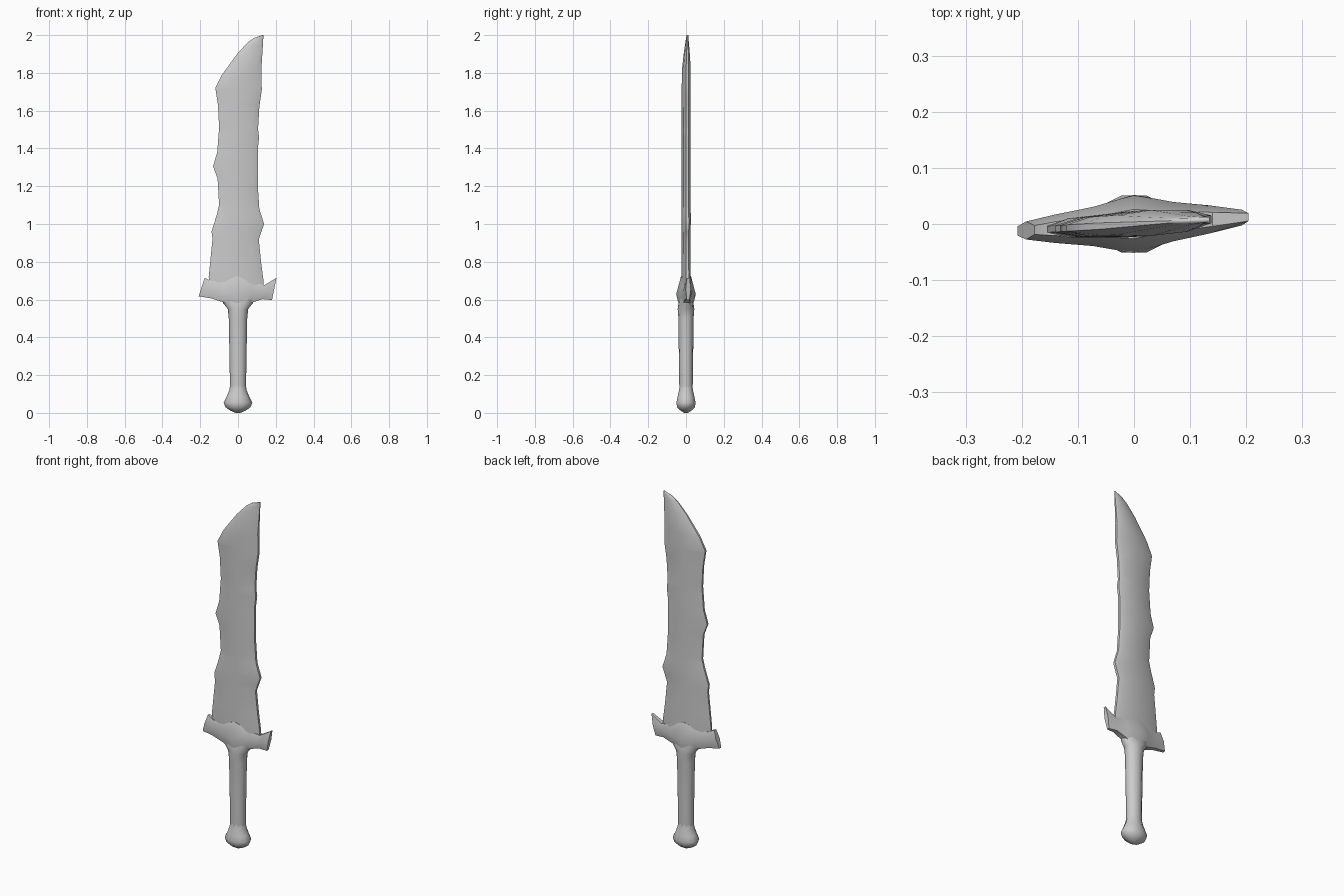
import bpy, bmesh, math, random

if "Cube" in bpy.data.objects:
    bpy.data.objects.remove(bpy.data.objects["Cube"])

random.seed(4)
TWIST = 0.06  # slight turn of blade and guard about the handle


def loft(name, rings, angle=35):
    """Skin a list of equal-length closed rings and cap both ends."""
    bm = bmesh.new()
    rows = [[bm.verts.new(p) for p in ring] for ring in rings]
    n = len(rows[0])
    for a, b in zip(rows, rows[1:]):
        for i in range(n):
            j = (i + 1) % n
            bm.faces.new((a[i], a[j], b[j], b[i]))
    bm.faces.new(rows[0])
    bm.faces.new(rows[-1])
    bmesh.ops.recalc_face_normals(bm, faces=bm.faces)
    mesh = bpy.data.meshes.new(name)
    bm.to_mesh(mesh)
    bm.free()
    ob = bpy.data.objects.new(name, mesh)
    bpy.context.collection.objects.link(ob)
    bpy.ops.object.select_all(action='DESELECT')
    ob.select_set(True)
    bpy.context.view_layer.objects.active = ob
    bpy.ops.object.shade_smooth_by_angle(angle=math.radians(angle))
    return ob


def sample(profile, z):
    """Edge position x at height z along a (z, x) profile."""
    for (z0, x0), (z1, x1) in zip(profile, profile[1:]):
        if z <= z1:
            return x0 + (x1 - x0) * (z - z0) / (z1 - z0)
    return profile[-1][1]


# Blade: notched edges, bevels and a central ridge
left = [(.64, -.15), (.72, -.155), (.92, -.135), (.96, -.14), (1.05, -.112), (1.1, -.1),
        (1.24, -.108), (1.305, -.132), (1.38, -.11), (1.51, -.1), (1.63, -.106),
        (1.72, -.12), (1.79, -.085), (1.9, -.005), (1.96, .05), (1.985, .085), (2.0, .13)]
right = [(.64, .135), (.7, .135), (.8, .122), (.92, .11), (1.0, .138), (1.08, .113),
         (1.2, .105), (1.4, .105), (1.46, .112), (1.5, .106), (1.62, .113), (1.71, .126),
         (1.82, .124), (2.0, .135)]
section = [(0, .25), (.16, .75), (.5, 1), (.86, .85), (1, .3)]
rings = []
for z in sorted({p[0] for p in left + right}):
    xl, xr = sample(left, z), sample(right, z)
    t = .023 * min(1, .2 + (2 - z) * 5)
    front, back = [], []
    for u, k in section:
        if u in (.16, .86):
            u += random.uniform(-.03, .03)
        x = xl + (xr - xl) * u
        front.append((x, TWIST * x - t * k, z))
        back.append((x, TWIST * x + t * k, z))
    rings.append(front + back[::-1])
loft("blade", rings, 40)

# Guard: stations of bottom x, bottom z, top x, top z, half thickness
stations = [(-.208, .617, -.177, .715, .016), (-.145, .607, -.14, .697, .025),
            (-.075, .585, -.07, .70, .035), (0, .53, 0, .725, .052),
            (.07, .583, .07, .69, .035), (.13, .602, .14, .677, .025),
            (.18, .597, .204, .715, .014)]
rings = []
for xb, zb, xt, zt, t in stations:
    ring = []
    for f, k in [(0, -.5), (.5, -1), (1, -.5), (1, .5), (.5, 1), (0, .5)]:
        x = xb + (xt - xb) * f
        ring.append((x, TWIST * x + t * k, zb + (zt - zb) * f))
    rings.append(ring)
loft("guard", rings)


# Handle: grip flaring into the guard, and the pommel
def ovals(rows, n):
    return [[(rx * math.cos(2 * math.pi * i / n), ry * math.sin(2 * math.pi * i / n), z)
             for i in range(n)] for z, rx, ry in rows]


loft("grip", ovals([(.1, .042, .035), (.3, .045, .038), (.5, .049, .040),
                    (.55, .054, .044), (.58, .078, .040), (.63, .09, .030)], 12), 45)
loft("pommel", ovals([(0, .012, .01), (.012, .04, .03), (.03, .066, .05), (.055, .076, .053),
                      (.085, .06, .047), (.12, .046, .039), (.15, .041, .034)], 10), 45)
